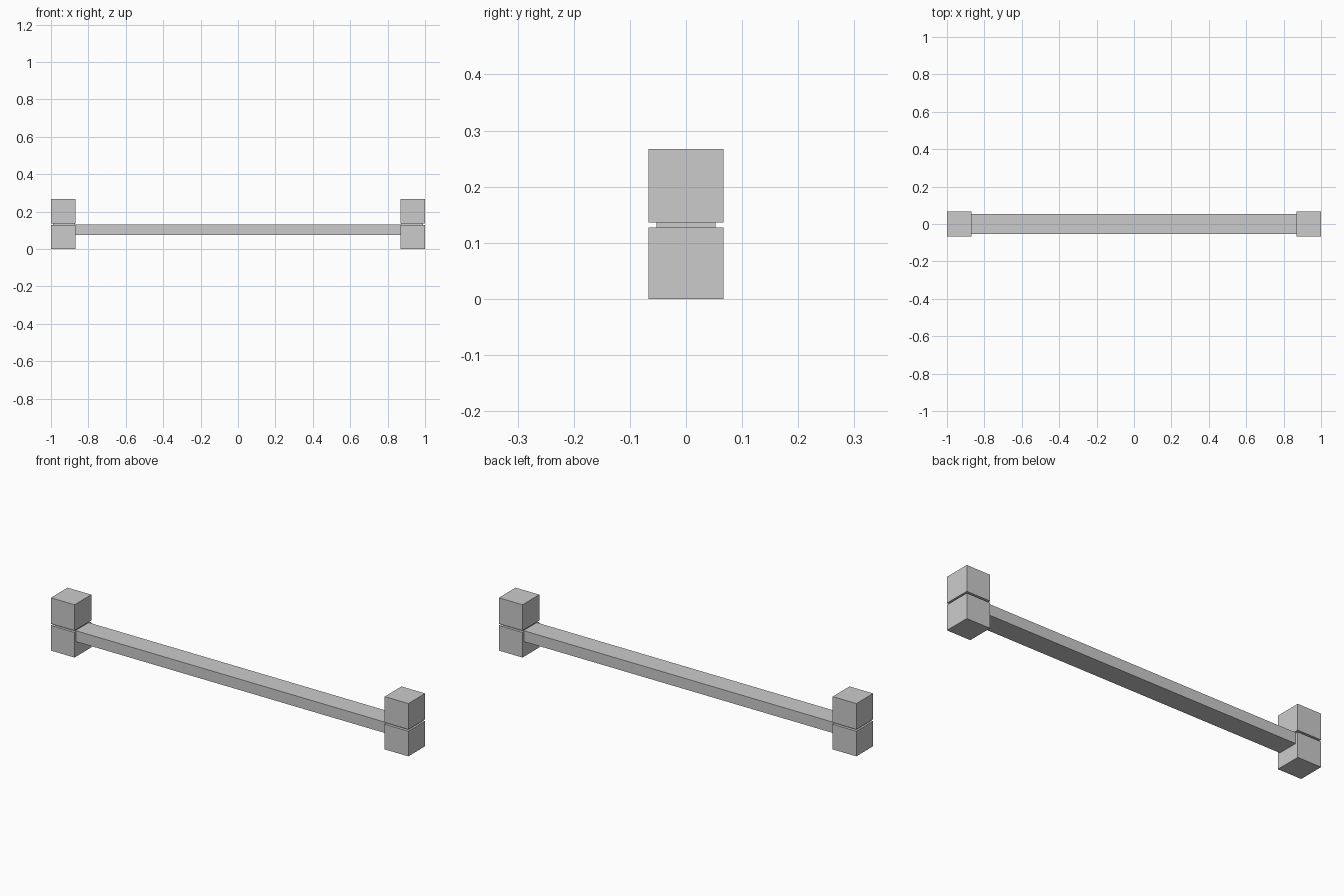
import bpy

if "Cube" in bpy.data.objects:
    bpy.data.objects.remove(bpy.data.objects["Cube"])


def box(name, x, y, z):
    """Box from (min, max) ranges on each axis."""
    bpy.ops.mesh.primitive_cube_add(
        size=1, location=[(a + b) / 2 for a, b in (x, y, z)])
    ob = bpy.context.object
    ob.name = name
    ob.scale = [b - a for a, b in (x, y, z)]
    bpy.ops.object.transform_apply(location=False, rotation=False, scale=True)
    return ob


# long rail running into both end posts
box("rail", (-0.99, 0.99), (-0.053, 0.053), (0.075, 0.13))

# end posts: two stacked blocks separated by a thin recessed spacer
for label, s in (("left", -1), ("right", 1)):
    outer = sorted((s * 0.868, s * 1.0))
    inner = sorted((s * 0.872, s * 0.99))
    box(label + "_lower_block", outer, (-0.067, 0.067), (0, 0.127))
    box(label + "_spacer", inner, (-0.053, 0.053), (0.12, 0.14))
    box(label + "_upper_block", outer, (-0.067, 0.067), (0.136, 0.267))
